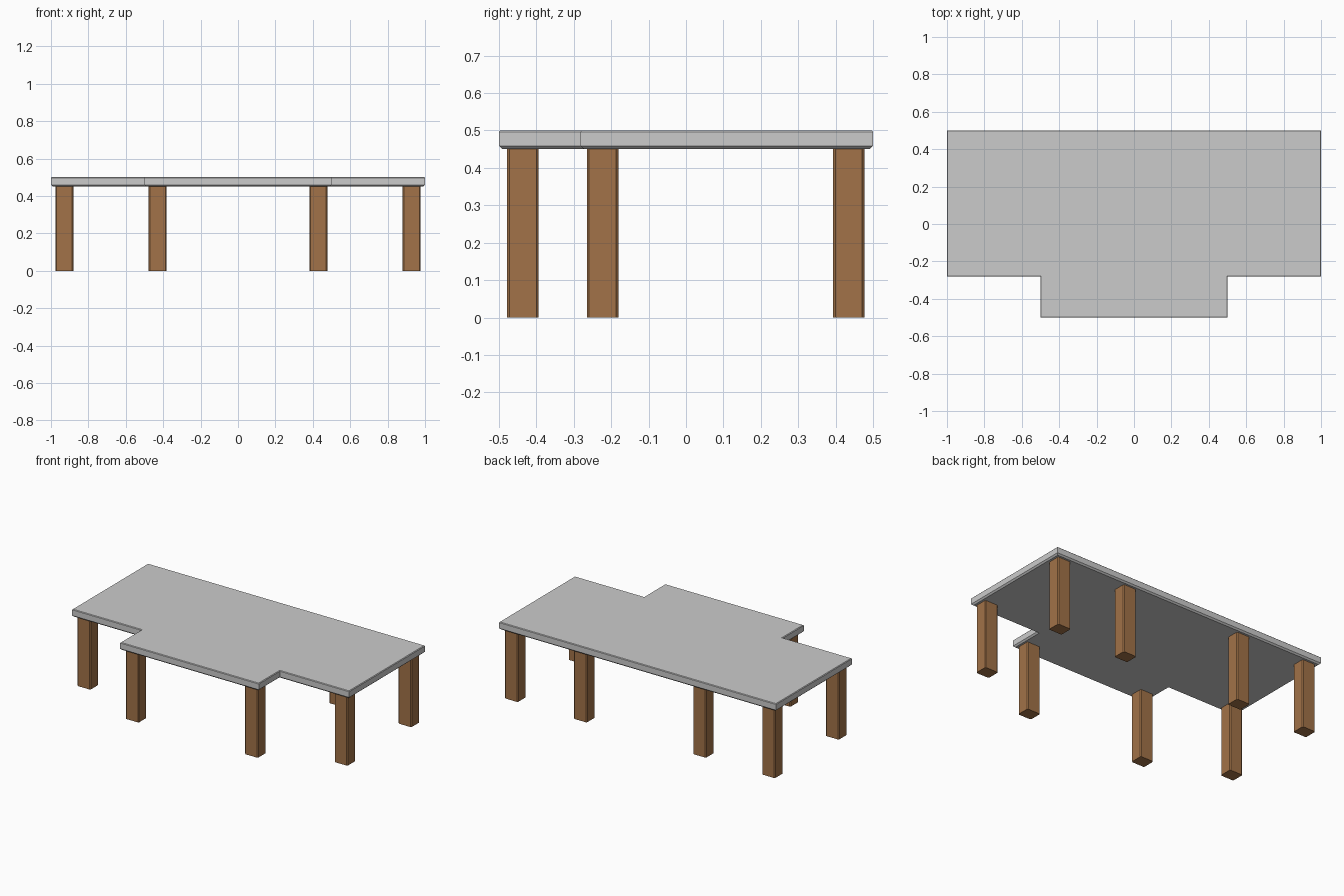
import bpy, bmesh

if "Cube" in bpy.data.objects:
    bpy.data.objects.remove(bpy.data.objects["Cube"])

wood = bpy.data.materials.new("brown_wood")
wood.diffuse_color = (0.36, 0.17, 0.065, 1)
wood.use_nodes = True
wood.node_tree.nodes["Principled BSDF"].inputs["Base Color"].default_value = wood.diffuse_color


def add_mesh(name, bm):
    bmesh.ops.recalc_face_normals(bm, faces=bm.faces)
    mesh = bpy.data.meshes.new(name)
    bm.to_mesh(mesh)
    bm.free()
    obj = bpy.data.objects.new(name, mesh)
    bpy.context.collection.objects.link(obj)
    return obj


def loft(name, rings):
    """Skin closed rings of points and cap both ends."""
    bm = bmesh.new()
    loops = [[bm.verts.new(p) for p in ring] for ring in rings]
    n = len(loops[0])
    for a, b in zip(loops, loops[1:]):
        for i in range(n):
            j = (i + 1) % n
            bm.faces.new((a[i], a[j], b[j], b[i]))
    bm.faces.new(loops[0][::-1])
    bm.faces.new(loops[-1])
    return add_mesh(name, bm)


# T-shaped outline, inset by d, at height z
def t_outline(d, z):
    half = [(0.5 - d, -0.5 + d), (0.5 - d, -0.282 + d),
            (1 - d, -0.282 + d), (1 - d, 0.5 - d)]
    return [(x, y, z) for x, y in half] + [(-x, y, z) for x, y in half[::-1]]


# Table top: chamfered underside edge and finely eased upper edge
edge_profile = [(0.01, 0.45), (0, 0.459), (0, 0.496), (0.004, 0.5)]
loft("table_top", [t_outline(d, z) for d, z in edge_profile])


# Legs: rectangular posts with chamfered upright corners
def leg(name, cx, cy, hx=0.0475, hy=0.042, c=0.006):
    quarter = [(hx, hy - c), (hx - c, hy)]
    shape = (quarter + [(-x, y) for x, y in quarter[::-1]]
             + [(-x, -y) for x, y in quarter] + [(x, -y) for x, y in quarter[::-1]])
    obj = loft(name, [[(cx + x, cy + y, z) for x, y in shape] for z in (0, 0.45)])
    obj.data.materials.append(wood)


leg_spots = {"front_inner_leg": (0.43, -0.436), "front_outer_leg": (0.928, -0.223),
             "back_inner_leg": (0.43, 0.435), "back_outer_leg": (0.928, 0.435)}
for name, (x, y) in leg_spots.items():
    leg(name + "_right", x, y)
    leg(name + "_left", -x, y)
